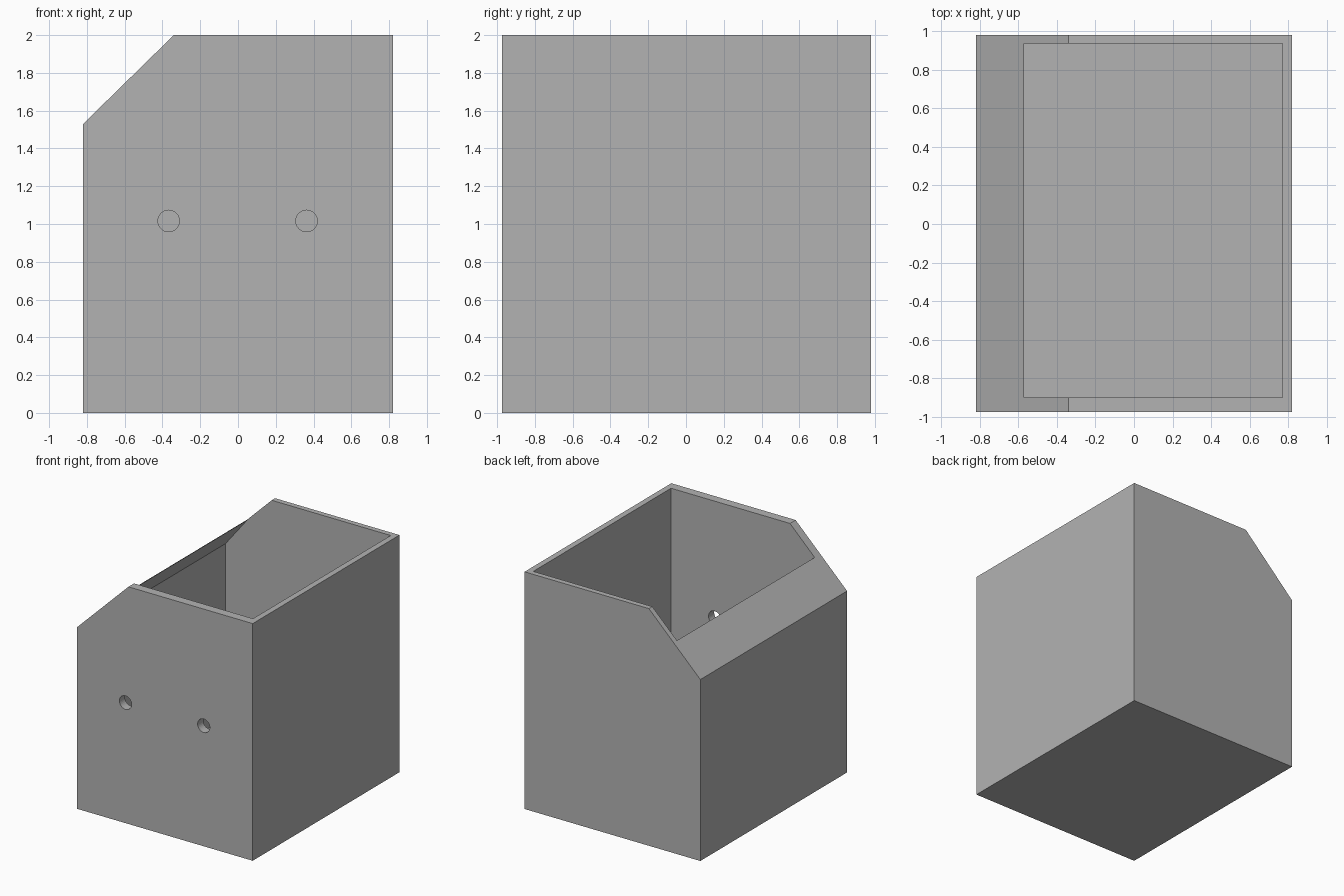
import bpy, bmesh, math

if "Cube" in bpy.data.objects:
    bpy.data.objects.remove(bpy.data.objects["Cube"])

grey = bpy.data.materials.new("light_grey")
grey.diffuse_color = (0.45, 0.45, 0.45, 1)
grey.use_nodes = True
grey.node_tree.nodes["Principled BSDF"].inputs["Base Color"].default_value = grey.diffuse_color


def prism(name, profile, y0, y1):
    """Extrude an (x, z) profile along y."""
    bm = bmesh.new()
    face = bm.faces.new([bm.verts.new((x, y0, z)) for x, z in profile])
    out = bmesh.ops.extrude_face_region(bm, geom=[face])
    verts = [g for g in out["geom"] if isinstance(g, bmesh.types.BMVert)]
    bmesh.ops.translate(bm, verts=verts, vec=(0, y1 - y0, 0))
    bmesh.ops.recalc_face_normals(bm, faces=bm.faces)
    mesh = bpy.data.meshes.new(name)
    bm.to_mesh(mesh)
    bm.free()
    mesh.materials.append(grey)
    obj = bpy.data.objects.new(name, mesh)
    bpy.context.collection.objects.link(obj)
    return obj


def cut(target, cutter):
    mod = target.modifiers.new(cutter.name, "BOOLEAN")
    mod.operation = "DIFFERENCE"
    mod.solver = "EXACT"
    mod.object = cutter
    cutter.hide_render = True
    cutter.hide_viewport = True


# Box with a chamfered upper left edge
box = prism("box", [(-0.82, 0), (0.82, 0), (0.82, 2), (-0.34, 2), (-0.82, 1.53)],
            -0.975, 0.98)

# Open cavity, widening under the sloped lip
cavity = prism("cavity_cutter",
               [(-0.77, 0.05), (0.77, 0.05), (0.77, 2.1), (-0.57, 2.1),
                (-0.57, 1.77), (-0.77, 1.52)], -0.90, 0.935)
cut(box, cavity)

# Two round holes through the front wall
for side, x in (("left", -0.367), ("right", 0.363)):
    circle = [(x + 0.057 * math.cos(i * math.tau / 32),
               1.016 + 0.057 * math.sin(i * math.tau / 32)) for i in range(32)]
    cut(box, prism(side + "_hole_cutter", circle, -1.1, -0.8))
